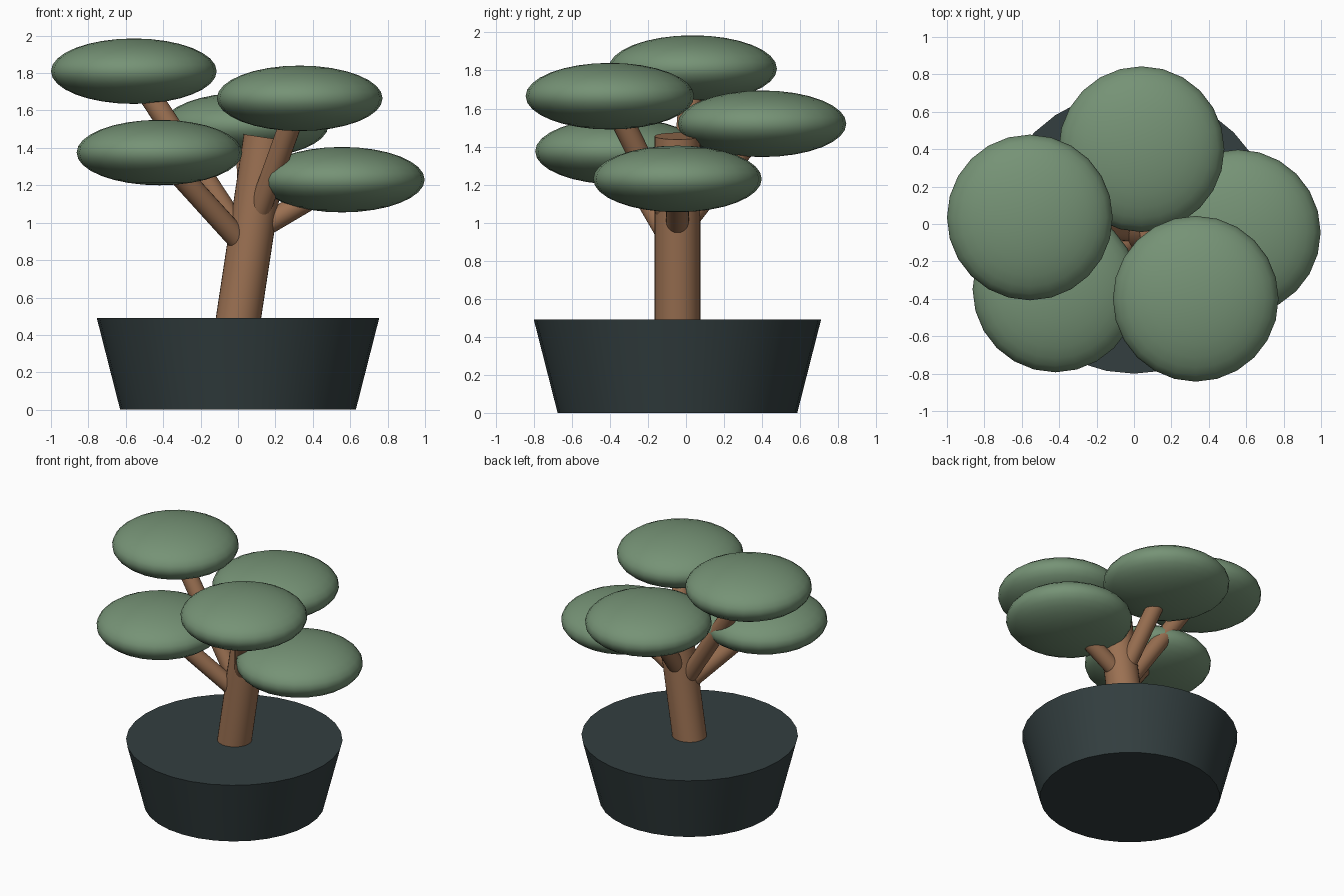
import bpy
import math
from mathutils import Vector

if "Cube" in bpy.data.objects:
    bpy.data.objects.remove(bpy.data.objects["Cube"])


def material(name, colour):
    m = bpy.data.materials.new(name)
    m.diffuse_color = (*colour, 1)
    m.use_nodes = True
    m.node_tree.nodes["Principled BSDF"].inputs["Base Color"].default_value = m.diffuse_color
    return m


green = material("leaf green", (0.18, 0.29, 0.18))
brown = material("bark brown", (0.33, 0.165, 0.085))
slate = material("dark slate", (0.033, 0.049, 0.051))


def finish(name, mat):
    ob = bpy.context.object
    ob.name = name
    ob.data.materials.append(mat)
    bpy.ops.object.shade_smooth_by_angle(angle=math.radians(40))
    return ob


def rod(name, start, end, radius, sides):
    """Straight cylinder between two points."""
    a, b = Vector(start), Vector(end)
    bpy.ops.mesh.primitive_cylinder_add(
        vertices=sides, radius=radius, depth=(b - a).length, location=(a + b) / 2,
        rotation=(b - a).to_track_quat('Z', 'Y').to_euler())
    finish(name, brown)


CY = -0.045  # centre line of pot and trunk


def trunk_point(z):
    return (0.0025 + 0.152 * (z - 0.49), CY, z)


# Tapered pot
bpy.ops.mesh.primitive_cone_add(vertices=32, radius1=0.63, radius2=0.755,
                                depth=0.49, location=(0, CY, 0.245))
finish("pot", slate)

# Leaning trunk
rod("trunk", trunk_point(0.42), trunk_point(1.455), 0.12, 32)

# Branches, each carrying a flattened leaf pad: (pad centre, branch start height)
pads = [
    ((-0.557, 0.035, 1.81), 0.87),
    ((0.33, -0.40, 1.665), 0.95),
    ((-0.42, -0.35, 1.375), 0.85),
    ((0.555, CY, 1.23), 0.945),
    ((0.04, 0.40, 1.52), 0.95),
]
for i, (centre, z) in enumerate(pads, 1):
    rod(f"branch_{i}", trunk_point(z), centre, 0.06, 20)
    bpy.ops.mesh.primitive_uv_sphere_add(segments=24, ring_count=16, radius=1,
                                         location=centre)
    bpy.context.object.scale = (0.443, 0.443, 0.175)
    bpy.ops.object.transform_apply(location=False, rotation=False, scale=True)
    finish(f"leaf_pad_{i}", green)
